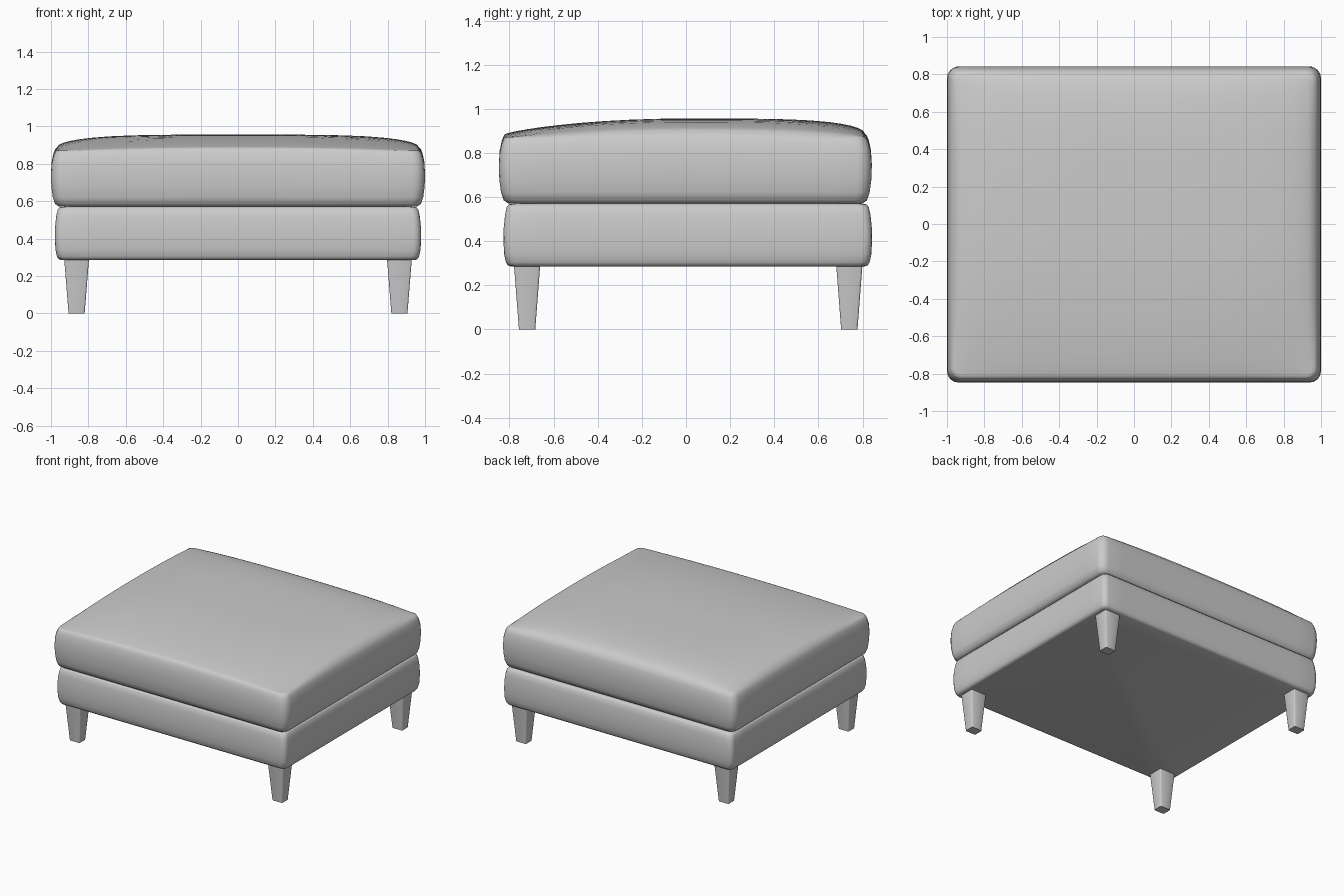
import bpy, bmesh, math

if "Cube" in bpy.data.objects:
    bpy.data.objects.remove(bpy.data.objects["Cube"])

grey = bpy.data.materials.new("plain grey")
grey.diffuse_color = (0.6, 0.6, 0.6, 1)
grey.use_nodes = True
grey.node_tree.nodes["Principled BSDF"].inputs["Base Color"].default_value = grey.diffuse_color


def outline(hx, hy, r, n=14, c=4):
    """Rounded rectangle, each straight side split so that it can bow."""
    pts = []
    corners = [(1, -1, -90), (1, 1, 0), (-1, 1, 90), (-1, -1, 180)]
    for i, (sx, sy, a0) in enumerate(corners):
        arc = []
        for k in range(c + 1):
            a = math.radians(a0 + 90 * k / c)
            arc.append((sx * (hx - r) + r * math.cos(a), sy * (hy - r) + r * math.sin(a)))
        pts += arc
        nx, ny, na = corners[(i + 1) % 4]
        a = math.radians(na)
        end = (nx * (hx - r) + r * math.cos(a), ny * (hy - r) + r * math.sin(a))
        x0, y0 = arc[-1]
        for k in range(1, n):
            t = k / n
            pts.append((x0 + (end[0] - x0) * t, y0 + (end[1] - y0) * t))
    return pts


def finish(name, bm, angle):
    bmesh.ops.recalc_face_normals(bm, faces=bm.faces[:])
    me = bpy.data.meshes.new(name)
    bm.to_mesh(me)
    bm.free()
    ob = bpy.data.objects.new(name, me)
    me.materials.append(grey)
    bpy.context.collection.objects.link(ob)
    bpy.ops.object.select_all(action='DESELECT')
    ob.select_set(True)
    bpy.context.view_layer.objects.active = ob
    bpy.ops.object.shade_smooth_by_angle(angle=math.radians(angle))
    return ob


def loft(name, rings, angle):
    bm = bmesh.new()
    loops = [[bm.verts.new(p) for p in ring] for ring in rings]
    for a, b in zip(loops, loops[1:]):
        for i in range(len(a)):
            j = (i + 1) % len(a)
            bm.faces.new((a[i], a[j], b[j], b[i]))
    bm.faces.new(loops[0])
    bm.faces.new(loops[-1])
    return finish(name, bm, angle)


# Cushion: bulging sides, then a crowned top that is fuller towards the back
HX, HY, CY = 0.97, 0.815, -0.003


def edge_lift(x, y):
    return 0.016 * (1 - min(1, abs(x / HX)) ** 2 * min(1, abs(y / HY)) ** 2) \
        * (1 - min(abs(x / HX) ** 6, abs(y / HY) ** 6, 1))


def crown(x, y):
    u, v = min(1, abs(x / HX)), min(1, abs(y / HY))
    f = (1 - u ** 4) ** 0.5
    g = (1 - v ** 4) ** 0.5 if y > 0 else (1 - v * v) ** 0.8
    return 0.87 + edge_lift(x, y) + 0.07 * f * g


rings = []
for z, d in [(0.57, -0.05), (0.572, -0.012), (0.585, 0.008), (0.62, 0.02), (0.68, 0.028),
             (0.74, 0.03), (0.80, 0.026), (0.84, 0.017), (0.862, 0.008)]:
    t = (z - 0.57) / 0.3
    rings.append([(x, y + CY, z + t * edge_lift(x, y))
                  for x, y in outline(HX + d, HY + d, 0.05 + 0.4 * max(d, 0))])
base = outline(HX, HY, 0.05)
for s in (1, 0.985, 0.96, 0.92, 0.87, 0.8, 0.7, 0.58, 0.45, 0.3, 0.15, 0.02):
    rings.append([(x * s, y * s + CY, crown(x * s, y * s)) for x, y in base])
loft("cushion", rings, 50)

# Upholstered base: softly bowed sides and a flat underside
rings = []
for z, d in [(0.286, -0.02), (0.291, -0.006), (0.305, 0.002), (0.34, 0.01), (0.40, 0.013), (0.46, 0.012),
             (0.52, 0.006), (0.555, -0.002), (0.567, -0.012), (0.572, -0.05)]:
    rings.append([(x, y + 0.008, z) for x, y in outline(0.966 + d, 0.822 + d, 0.04)])
loft("base", rings, 50)

# Four tapered legs
for depth, cy in (("front", -0.72), ("back", 0.74)):
    for side, cx in (("left", -0.863), ("right", 0.863)):
        rings = [[(cx + x, cy + y, z) for x, y in outline(hx, hy, 0.008, 1, 2)]
                 for z, hx, hy in ((0, 0.043, 0.037), (0.3, 0.067, 0.06))]
        loft(f"{depth}_{side}_leg", rings, 50)
